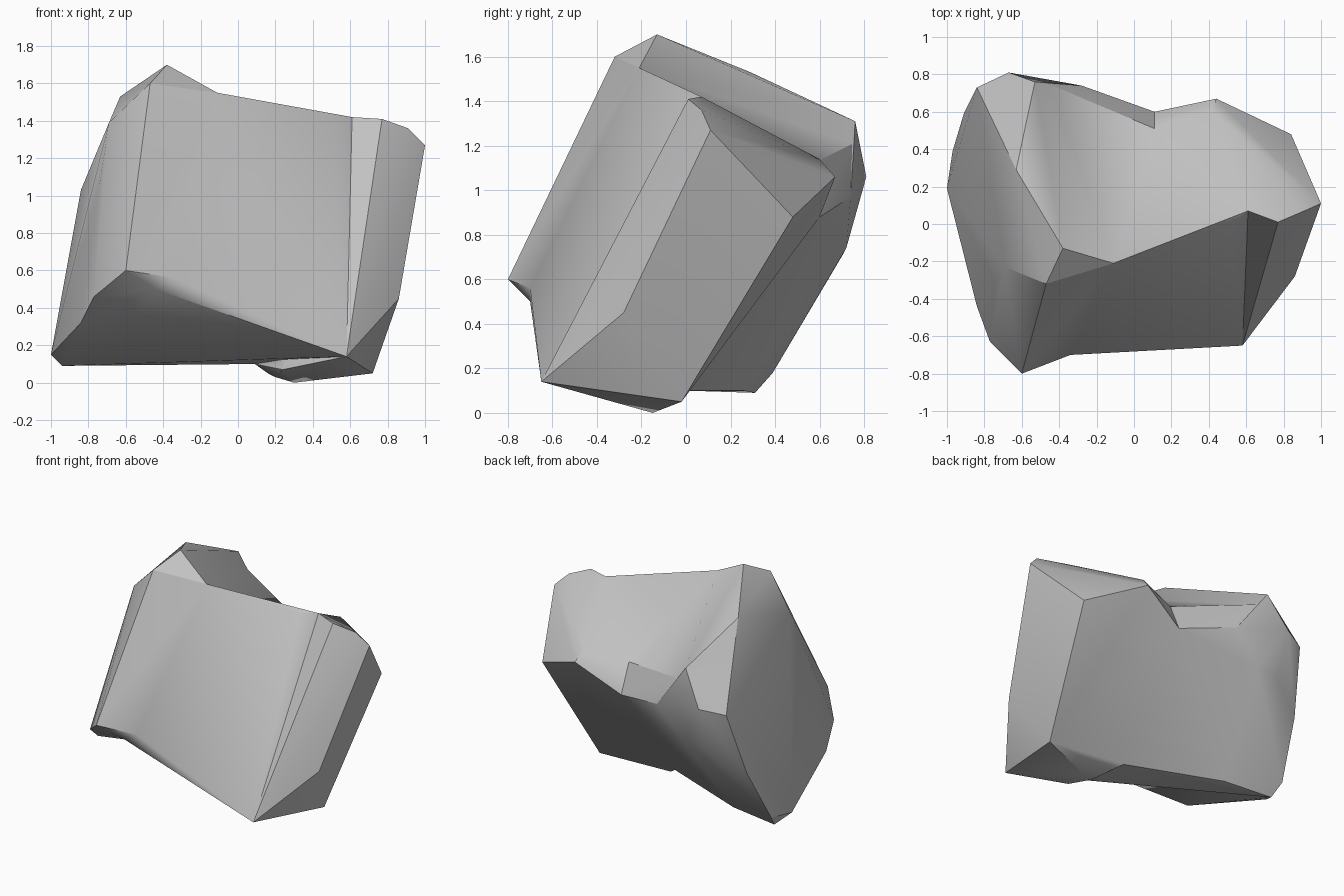
import bpy
import bmesh
import math

default_cube = bpy.data.objects.get("Cube")
if default_cube:
    bpy.data.objects.remove(default_cube, do_unlink=True)

# Single stone colour
stone = bpy.data.materials.new("stone_grey")
stone.use_nodes = True
stone_colour = (0.54, 0.54, 0.54, 1.0)
stone.diffuse_color = stone_colour
stone.node_tree.nodes["Principled BSDF"].inputs["Base Color"].default_value = stone_colour

# Corners of the tall block: crown, back edge, left edge, front horn
tall_corners = [
    (-.38, -.13, 1.7), (-.47, -.32, 1.6), (-.63, .29, 1.53), (-.69, -.23, 1.39),
    (-.53, .76, 1.31), (-.67, .81, 1.06), (-.84, .73, 1.03), (-.66, .71, .72),
    (-.97, .39, .18), (-1, .19, .15), (-.84, -.44, .32), (-.74, -.32, 1.06),
    (-.77, -.63, .46), (-.6, -.8, .6),
]
# Corners where the tall block meets the saddle
left_seam = [
    (-.28, .74, .97), (-.48, .72, .74), (-.91, .59, .57), (-.94, .31, .09),
    (-.57, .26, .1),
]
# Corners of the front wall, shared by the tall block and the saddle
front_wall = [(-.11, -.21, 1.55), (-.34, -.7, .56), (-.44, -.7, .5)]
# Back slope of the saddle, just under the tall block's back edge
saddle_back = [(-.46, .75, 1.21)]
# Front rim of the saddle
saddle_front = [(.35, -.03, 1.45), (.51, 0, 1.42), (.61, .07, 1.42)]
# Corners where the saddle meets the ridge
right_seam = [(.58, -.65, .14), (.11, .51, 1.09), (.11, .6, .88), (.09, 0, .1)]
# Corners of the slanted ridge and its foot
ridge_corners = [
    (.61, .07, 1.42), (.77, .01, 1.41), (.91, .07, 1.36), (1, .11, 1.27),
    (.86, -.28, .45), (.84, .48, .88), (.44, .67, 1.06), (.42, .6, 1.14),
    (.33, .61, .99), (.72, -.02, .05), (.3, -.15, 0), (.16, -.05, .05),
    (.2, -.2, .03), (.24, -.4, .07),
]


def chiselled_block(name, corners):
    """Wrap a convex block of stone around its corner points."""
    bm = bmesh.new()
    for corner in corners:
        bm.verts.new(corner)
    bmesh.ops.convex_hull(bm, input=bm.verts[:], use_existing_faces=False)
    buried = [v for v in bm.verts if not v.link_faces]
    bmesh.ops.delete(bm, geom=buried, context="VERTS")
    bmesh.ops.recalc_face_normals(bm, faces=bm.faces[:])
    mesh = bpy.data.meshes.new(name)
    bm.to_mesh(mesh)
    bm.free()
    mesh.materials.append(stone)
    block = bpy.data.objects.new(name, mesh)
    bpy.context.scene.collection.objects.link(block)
    return block


rock = chiselled_block("rock", tall_corners + left_seam + front_wall)
additions = [
    chiselled_block("saddle_slope", left_seam + front_wall + saddle_back + right_seam),
    chiselled_block("saddle_rim", front_wall + saddle_front + right_seam),
    chiselled_block("ridge", right_seam + ridge_corners),
]

# Fuse the blocks into one boulder
bpy.ops.object.select_all(action="DESELECT")
rock.select_set(True)
bpy.context.view_layer.objects.active = rock
for block in additions:
    union = rock.modifiers.new("fuse", "BOOLEAN")
    union.operation = "UNION"
    union.solver = "EXACT"
    union.object = block
    bpy.ops.object.modifier_apply(modifier=union.name)
for block in additions:
    bpy.data.objects.remove(block, do_unlink=True)

# Clean tiny slivers left along the seams
bm = bmesh.new()
bm.from_mesh(rock.data)
bmesh.ops.remove_doubles(bm, verts=bm.verts[:], dist=0.004)
bmesh.ops.recalc_face_normals(bm, faces=bm.faces[:])
bm.to_mesh(rock.data)
bm.free()

# Soft facets with crisp breaks
bpy.ops.object.shade_smooth_by_angle(angle=math.radians(30))
